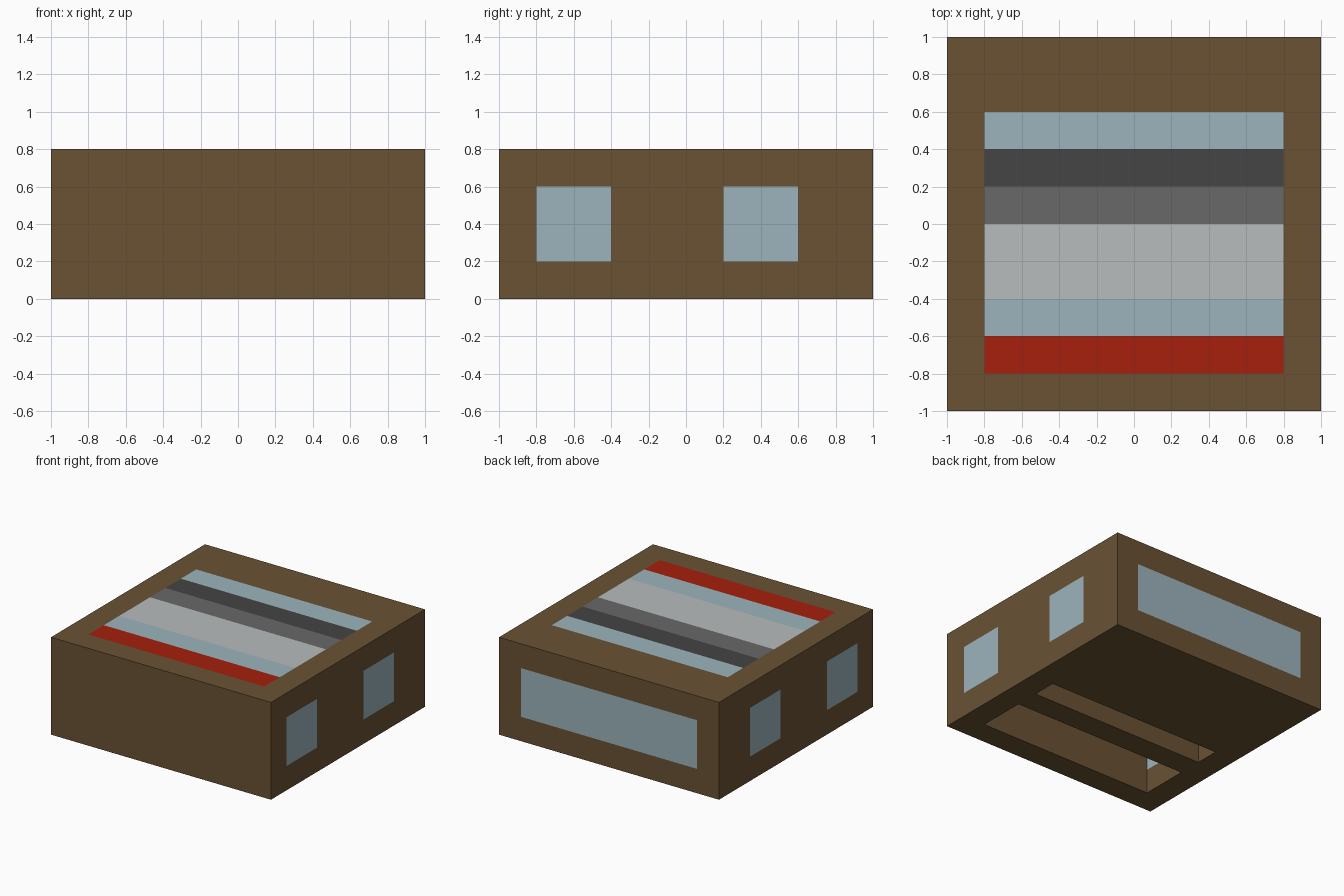
import bpy
import bmesh
from itertools import product
from mathutils import Vector

old = bpy.data.objects.get("Cube")
if old:
    bpy.data.objects.remove(old, do_unlink=True)


def material(name, rgb):
    mat = bpy.data.materials.new(name)
    mat.use_nodes = True
    mat.diffuse_color = (*rgb, 1)
    mat.node_tree.nodes["Principled BSDF"].inputs["Base Color"].default_value = (*rgb, 1)
    return mat


brown = material("brown", (0.144, 0.084, 0.034))
glass = material("pale blue glass", (0.333, 0.456, 0.503))
red = material("red", (0.381, 0.014, 0.004))
light_grey = material("light grey", (0.479, 0.503, 0.503))
mid_grey = material("mid grey", (0.138, 0.138, 0.138))
dark_grey = material("dark grey", (0.058, 0.058, 0.058))


def add_object(name, bm, mat):
    mesh = bpy.data.meshes.new(name)
    bmesh.ops.recalc_face_normals(bm, faces=bm.faces)
    bm.to_mesh(mesh)
    bm.free()
    mesh.materials.append(mat)
    bpy.context.collection.objects.link(bpy.data.objects.new(name, mesh))


def add_block(name, mat, spans):
    bm = bmesh.new()
    bmesh.ops.create_cube(bm, size=1)
    for v in bm.verts:
        v.co = Vector([hi if c > 0 else lo for c, (lo, hi) in zip(v.co, spans)])
    add_object(name, bm, mat)


WIDE, MID, ROOF, FLOOR = (-0.8, 0.8), (0.2, 0.6), (0.6, 0.8), (0, 0.2)

# Inlaid parts: windows and roof stripes, one wall thick and flush
inlays = [("back_window", glass, (WIDE, (0.8, 1), MID))]
for side, wall in (("left", (0.8, 1)), ("right", (-1, -0.8))):
    inlays.append((side + "_front_window", glass, (wall, (-0.8, -0.4), MID)))
    inlays.append((side + "_rear_window", glass, (wall, (0.2, 0.6), MID)))
for name, mat, y0, y1 in (
    ("red_roof_stripe", red, -0.8, -0.6),
    ("front_roof_glass", glass, -0.6, -0.4),
    ("light_roof_panel", light_grey, -0.4, 0),
    ("mid_roof_stripe", mid_grey, 0, 0.2),
    ("dark_roof_stripe", dark_grey, 0.2, 0.4),
    ("rear_roof_glass", glass, 0.4, 0.6),
):
    inlays.append((name, mat, (WIDE, (y0, y1), ROOF)))
for inlay in inlays:
    add_block(*inlay)

# Empty space: the inner room and two slots through the floor
voids = [(WIDE, WIDE, MID), (WIDE, (-0.8, -0.4), FLOOR), (WIDE, (-0.2, 0), FLOOR)]
openings = voids + [spans for _, _, spans in inlays]

# Body shell: wall cells that hold no opening, with only their exposed faces
cuts = (
    (-1, -0.8, 0.8, 1),
    [i / 5 for i in range(-5, 6)],
    (0, 0.2, 0.6, 0.8),
)


def is_wall(cell):
    if any(i < 0 or i > len(c) - 2 for i, c in zip(cell, cuts)):
        return False
    mid = [(c[i] + c[i + 1]) / 2 for i, c in zip(cell, cuts)]
    return not any(all(lo < m < hi for m, (lo, hi) in zip(mid, s)) for s in openings)


bm = bmesh.new()
for cell in product(*(range(len(c) - 1) for c in cuts)):
    if not is_wall(cell):
        continue
    for axis, step in product(range(3), (0, 1)):
        beside = list(cell)
        beside[axis] += 2 * step - 1
        if is_wall(beside):
            continue
        u, v = (axis + 1) % 3, (axis + 2) % 3
        corners = []
        for du, dv in ((0, 0), (1, 0), (1, 1), (0, 1)):
            p = list(cell)
            p[axis] += step
            p[u] += du
            p[v] += dv
            corners.append(bm.verts.new([c[i] for i, c in zip(p, cuts)]))
        bm.faces.new(corners if step else corners[::-1])
bmesh.ops.remove_doubles(bm, verts=bm.verts, dist=0.001)
add_object("body_shell", bm, brown)
